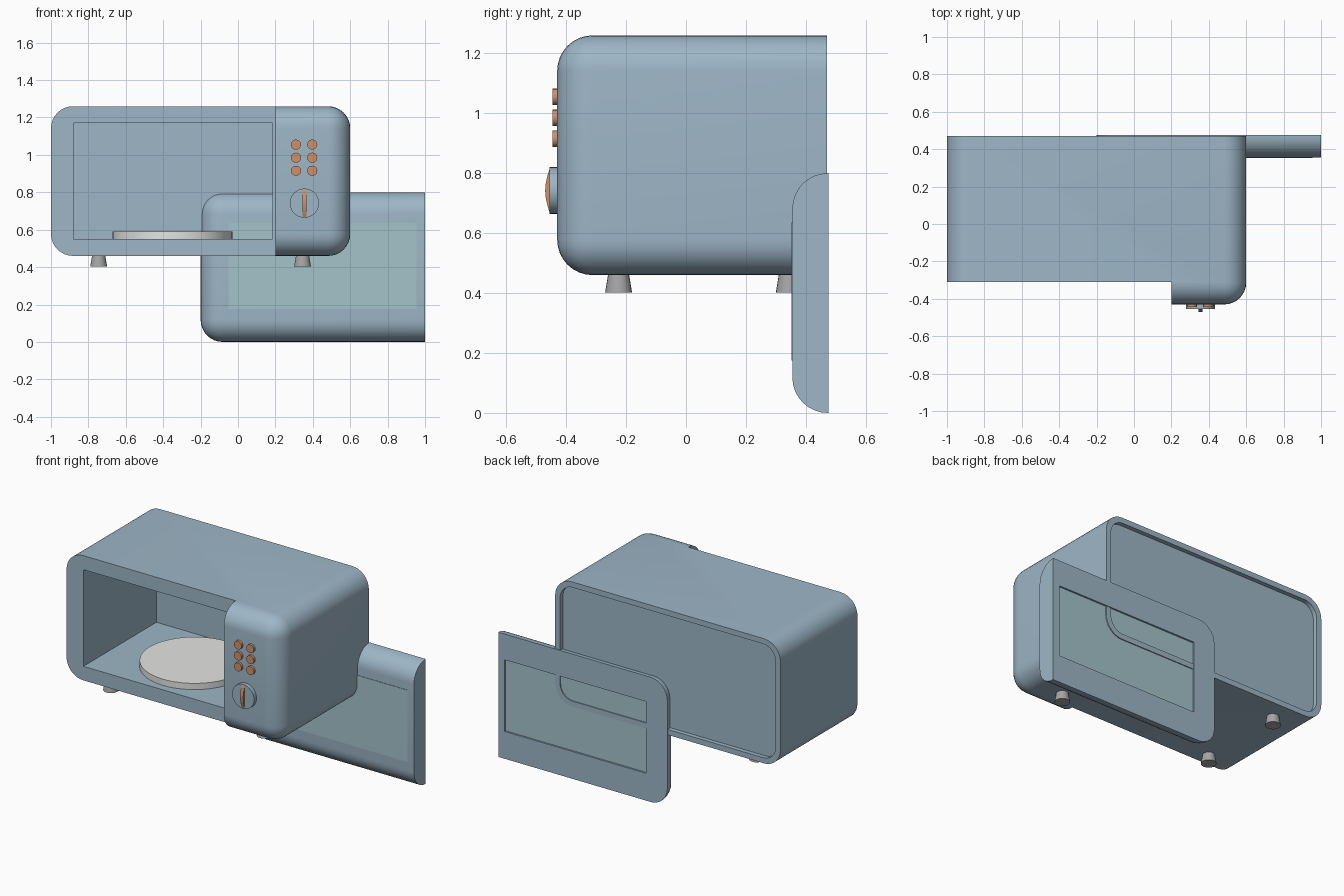
import bpy, bmesh, math
from mathutils import Vector, Matrix

if "Cube" in bpy.data.objects:
    bpy.data.objects.remove(bpy.data.objects["Cube"])


def material(name, rgb):
    m = bpy.data.materials.new(name)
    m.diffuse_color = (*rgb, 1)
    m.use_nodes = True
    m.node_tree.nodes["Principled BSDF"].inputs["Base Color"].default_value = m.diffuse_color
    return m


BLUE = material("blue_enamel", (0.34, 0.47, 0.57))
GLASS = material("pale_glass", (0.37, 0.55, 0.60))
COPPER = material("copper", (0.62, 0.28, 0.14))
WHITE = material("white_ceramic", (0.78, 0.78, 0.77))
GREY = material("grey_rubber", (0.38, 0.38, 0.39))


def finish(name, bm, mat):
    me = bpy.data.meshes.new(name)
    bmesh.ops.recalc_face_normals(bm, faces=bm.faces)
    bm.to_mesh(me)
    bm.free()
    ob = bpy.data.objects.new(name, me)
    bpy.context.collection.objects.link(ob)
    me.materials.append(mat)
    return ob


def smooth(ob, angle=35):
    bpy.ops.object.select_all(action='DESELECT')
    ob.select_set(True)
    bpy.context.view_layer.objects.active = ob
    bpy.ops.object.shade_smooth_by_angle(angle=math.radians(angle))
    return ob


def box(name, lo, hi, mat, radius=0, front=False):
    """Box from corner to corner; radius rounds the edges along y, front also rounds the front rim."""
    lo, hi = Vector(lo), Vector(hi)
    bm = bmesh.new()
    bmesh.ops.create_cube(bm, size=1)
    for v in bm.verts:
        v.co = Vector([lo[i] if v.co[i] < 0 else hi[i] for i in range(3)])
    if radius:
        def rounded(e):
            a, b = (v.co for v in e.verts)
            along_y = abs(a.y - b.y) > 1e-4
            return along_y or (front and abs(a.y - lo.y) < 1e-4)
        bmesh.ops.bevel(bm, geom=[e for e in bm.edges if rounded(e)], offset=radius,
                        segments=8, profile=0.5, affect='EDGES')
    return finish(name, bm, mat)


def boolean(ob, cutter, op='DIFFERENCE'):
    cutter.hide_render = True
    mod = ob.modifiers.new("cut", 'BOOLEAN')
    mod.operation, mod.object, mod.solver = op, cutter, 'EXACT'
    dg = bpy.context.evaluated_depsgraph_get()
    me = bpy.data.meshes.new_from_object(ob.evaluated_get(dg))
    ob.modifiers.clear()
    ob.data = me
    bpy.data.objects.remove(cutter)


def cylinder(name, centre, r1, r2, depth, mat, axis='Z', segs=32):
    bm = bmesh.new()
    bmesh.ops.create_cone(bm, cap_ends=True, segments=segs, radius1=r1, radius2=r2, depth=depth)
    if axis == 'Y':  # r2 end faces the front
        bmesh.ops.rotate(bm, verts=bm.verts, matrix=Matrix.Rotation(math.pi / 2, 3, 'X'))
    bmesh.ops.translate(bm, verts=bm.verts, vec=centre)
    return smooth(finish(name, bm, mat))


def case(name):
    return box(name, (-1, -0.43, 0.46), (0.6, 0.47, 1.26), BLUE, 0.118, front=True)


def front_block():
    return box("cutter", (-1.2, -0.6, 0.2), (0.2, -0.31, 1.5), BLUE)


# body: rounded case with the door piece cut away, oven cavity and recessed back
body = case("body")
boolean(body, front_block())
boolean(body, box("cutter", (-0.88, -0.5, 0.55), (0.185, 0.43, 1.17), BLUE))
boolean(body, box("cutter", (-0.965, 0.442, 0.495), (0.565, 0.6, 1.225), BLUE, 0.09))
smooth(body)

# door: the piece cut from the case, standing loose behind the body
door = case("door")
boolean(door, front_block(), 'INTERSECT')
door.data.transform(Matrix.Translation((0.8, 0.785, -0.46)))
boolean(door, box("cutter", (-0.05, 0.462, 0.175), (0.955, 0.6, 0.635), BLUE))
smooth(door)
box("door_glass", (-0.05, 0.352, 0.175), (0.955, 0.464, 0.635), GLASS)

# turntable plate
cylinder("turntable_plate", (-0.35, 0.06, 0.57), 0.32, 0.32, 0.04, WHITE, segs=48)

# feet
for x in (-0.745, 0.345):
    for y in (-0.225, 0.345):
        cylinder("foot", (x, y, 0.4325), 0.045, 0.035, 0.06, GREY, segs=20)

# two columns of push buttons
for x in (0.31, 0.397):
    for z in (0.915, 0.985, 1.055):
        cylinder("button", (x, -0.433, z), 0.027, 0.027, 0.024, COPPER, 'Y', 20)

# dial
cylinder("dial", (0.355, -0.44, 0.742), 0.078, 0.078, 0.03, BLUE, 'Y')

# dial grip: arched bar across the dial
bm = bmesh.new()
n = 12
outline = [(-0.44, -0.077)] + [
    (-0.454 - 0.016 * math.cos(math.pi / 2 * t), 0.077 * t)
    for t in [2 * i / n - 1 for i in range(n + 1)]] + [(-0.44, 0.077)]
face = bm.faces.new([bm.verts.new((0.344, y, 0.742 + z)) for y, z in outline])
ext = bmesh.ops.extrude_face_region(bm, geom=[face])
bmesh.ops.translate(bm, verts=[g for g in ext["geom"] if isinstance(g, bmesh.types.BMVert)],
                    vec=(0.022, 0, 0))
smooth(finish("dial_grip", bm, COPPER))
